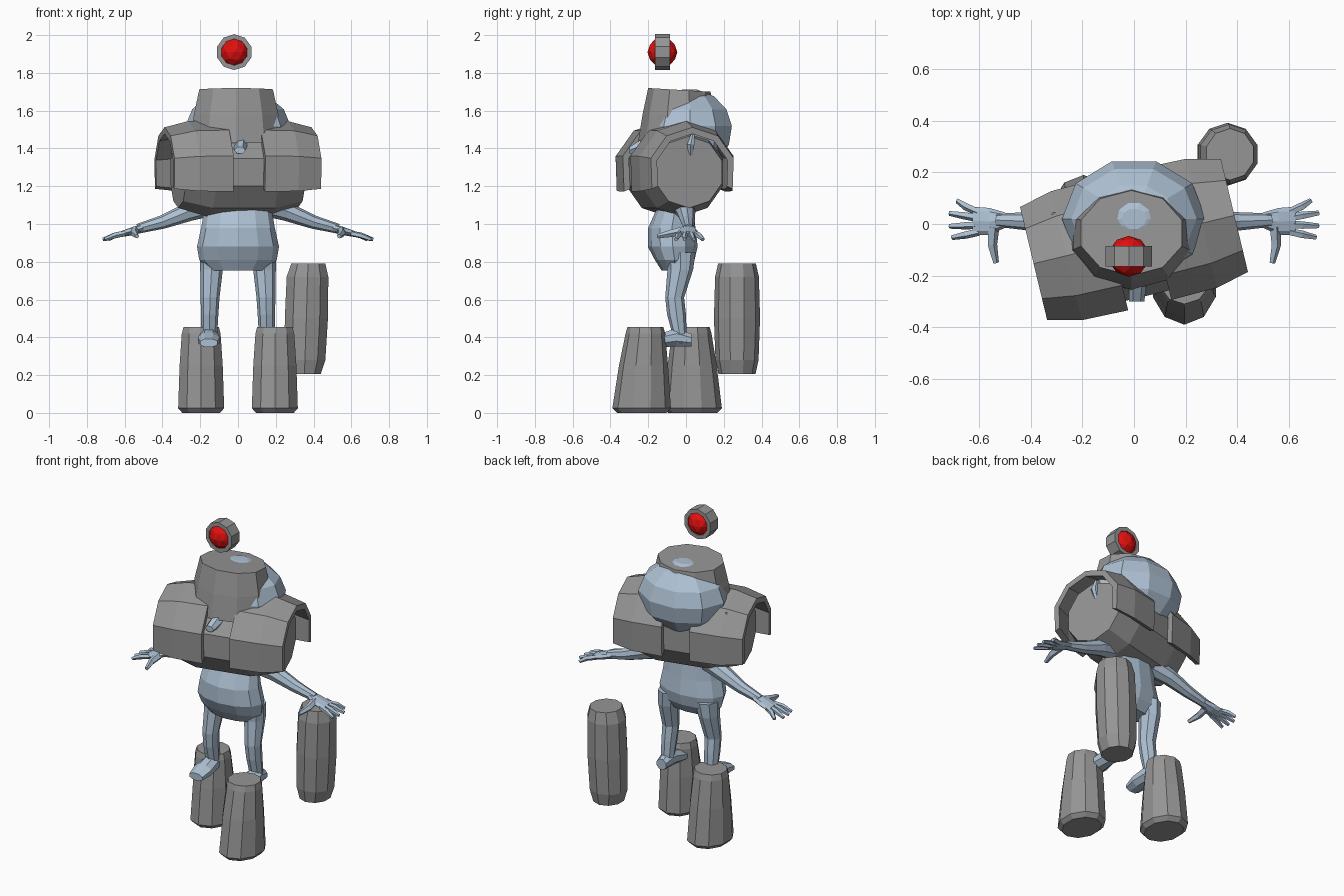
import bpy
import bmesh
from math import sin, cos, pi, radians
from mathutils import Vector, Matrix

cube = bpy.data.objects.get("Cube")
if cube:
    bpy.data.objects.remove(cube, do_unlink=True)


def material(name, rgb):
    m = bpy.data.materials.new(name)
    m.use_nodes = True
    m.diffuse_color = (*rgb, 1)
    bsdf = next(n for n in m.node_tree.nodes if n.type == 'BSDF_PRINCIPLED')
    bsdf.inputs["Base Color"].default_value = (*rgb, 1)
    return m


GREY = material("metal grey", (0.30, 0.30, 0.30))
BLUE = material("pale blue", (0.42, 0.53, 0.65))
RED = material("eye red", (0.75, 0.005, 0.005))


def finish(name, bm, mat):
    bmesh.ops.recalc_face_normals(bm, faces=bm.faces)
    mesh = bpy.data.meshes.new(name)
    bm.to_mesh(mesh)
    bm.free()
    mesh.materials.append(mat)
    ob = bpy.data.objects.new(name, mesh)
    bpy.context.collection.objects.link(ob)
    return ob


def skin(name, rings, mat, closed=False):
    """Join equal rings of points into a solid; closed links last to first."""
    bm = bmesh.new()
    loops = [[bm.verts.new(p) for p in ring] for ring in rings]
    n = len(rings[0])
    pairs = list(zip(loops, loops[1:]))
    if closed:
        pairs.append((loops[-1], loops[0]))
    else:
        bm.faces.new(loops[0])
        bm.faces.new(loops[-1])
    for a, b in pairs:
        for i in range(n):
            j = (i + 1) % n
            bm.faces.new((a[i], a[j], b[j], b[i]))
    return finish(name, bm, mat)


def loft(name, stations, mat, sides=10, axis='z', turn=0.0, closed=False):
    """Elliptic sections (x, y, z, radius a, radius b) across one axis."""
    frames = {'x': ((0, 1, 0), (0, 0, 1)),
              'y': ((1, 0, 0), (0, 0, 1)),
              'z': ((1, 0, 0), (0, 1, 0))}
    u, v = (Vector(d) for d in frames[axis])
    angles = [turn + 2 * pi * i / sides for i in range(sides)]
    rings = [[Vector((x, y, z)) + u * a * cos(t) + v * b * sin(t)
              for t in angles] for x, y, z, a, b in stations]
    return skin(name, rings, mat, closed)


def tube(name, path, mat, sides=6):
    """Round limb along points (x, y, z, radius)."""
    pts = [Vector(p[:3]) for p in path]
    rings = []
    for i, p in enumerate(pts):
        d = pts[min(i + 1, len(pts) - 1)] - pts[max(i - 1, 0)]
        q = d.to_track_quat('Z', 'Y')
        rings.append([p + q @ Vector((cos(t), sin(t), 0)) * path[i][3]
                      for t in (2 * pi * k / sides for k in range(sides))])
    return skin(name, rings, mat)


# Floating eye: red ball held in a faceted ring
EYE = Vector((-0.02, -0.125, 1.91))
bm = bmesh.new()
bmesh.ops.create_icosphere(bm, subdivisions=2, radius=0.079,
                           matrix=Matrix.Translation(EYE))
finish("eye_ball", bm, RED)
loft("eye_ring", [(EYE.x, EYE.y + dy, EYE.z, r, r) for dy, r in
                  ((-0.04, 0.07), (-0.04, 0.095), (0.04, 0.095), (0.04, 0.07))],
     GREY, axis='y', turn=pi / 10, closed=True)

# Head, nose and ears
head = [(0, 0.02, 1.5 + 0.215 * sin(t), 0.28 * cos(t), 0.235 * cos(t))
        for t in (radians(a) for a in (-80, -50, -22, 5, 30, 55, 80))]
loft("head", head, BLUE)
loft("nose", [(0.015, -0.14, 1.44, 0.04, 0.06), (0.015, -0.22, 1.42, 0.035, 0.045),
              (0.01, -0.30, 1.39, 0.03, 0.02)], BLUE, sides=6, axis='y')
for s, side in ((1, "left"), (-1, "right")):
    loft(side + "_ear", [(s * 0.30, 0.025, 1.35, 0.01, 0.01),
                         (s * 0.315, 0.025, 1.42, 0.025, 0.022),
                         (s * 0.31, 0.035, 1.475, 0.01, 0.01)], BLUE, sides=6)

# Helmet cup over the head, its lid leaning slightly back
cup = loft("helmet", [(-0.01, -0.04, 1.43, 0.255, 0.215),
                      (-0.01, -0.04, 1.58, 0.235, 0.19),
                      (-0.01, -0.035, 1.71, 0.205, 0.165)], GREY, turn=pi / 10)
for v in cup.data.vertices:
    if v.co.z > 1.7:
        v.co.z -= 0.06 * (v.co.y + 0.035)

# Chest barrel lying across the body, with an arched shell over each end
CHEST = Matrix.Translation((0, -0.06, 1.275)) @ Matrix.Rotation(radians(13.5), 4, 'Z')
barrel = loft("chest_barrel", [(u, 0, 0, r, r) for u, r in
              ((-0.325, 0.19), (-0.17, 0.235), (0.17, 0.235), (0.325, 0.19))],
              GREY, axis='x', turn=pi / 10)
barrel.matrix_world = CHEST
arch = [radians(a) for a in (-22, 18, 54, 90, 126, 162, 202)]
for s, side in ((1, "left"), (-1, "right")):
    rings = []
    for u, r in ((0.086, 0.275), (0.27, 0.27), (0.4, 0.237)):
        section = [(r, t) for t in arch] + [(r - 0.035, t) for t in reversed(arch)]
        rings.append([(s * u, q * cos(t), q * sin(t)) for q, t in section])
    shell = skin(side + "_shoulder_shell", rings, GREY)
    shell.matrix_world = CHEST

# Lower body
loft("torso", [(0, -0.06, 0.755, 0.15, 0.07), (0, -0.06, 0.81, 0.205, 0.105),
               (0, -0.07, 0.88, 0.217, 0.132), (0, -0.075, 0.98, 0.195, 0.125),
               (0, -0.06, 1.07, 0.18, 0.10), (0, -0.05, 1.15, 0.17, 0.09)],
     BLUE, sides=12)

for s, side in ((1, "left"), (-1, "right")):
    # Leg and foot
    loft(side + "_leg", [(s * 0.13, -0.03, 0.85, 0.07, 0.08),
                         (s * 0.14, -0.03, 0.76, 0.06, 0.068),
                         (s * 0.148, -0.06, 0.61, 0.05, 0.05),
                         (s * 0.15, -0.05, 0.52, 0.046, 0.05),
                         (s * 0.152, -0.035, 0.42, 0.042, 0.038),
                         (s * 0.152, -0.03, 0.37, 0.04, 0.035)], BLUE, sides=8)
    loft(side + "_foot", [(s * 0.152, 0.03, 0.385, 0.035, 0.035),
                          (s * 0.153, -0.05, 0.40, 0.05, 0.052),
                          (s * 0.155, -0.13, 0.385, 0.062, 0.04),
                          (s * 0.155, -0.20, 0.37, 0.05, 0.024)],
         BLUE, sides=8, axis='y', turn=pi / 8)
    # Arm, palm, fingers and thumb
    tube(side + "_arm", [(s * 0.15, -0.02, 1.10, 0.06), (s * 0.26, 0, 1.065, 0.05),
                         (s * 0.40, 0.01, 1.01, 0.036), (s * 0.53, 0.015, 0.975, 0.026)],
         BLUE, sides=8)
    loft(side + "_palm", [(s * 0.50, 0.015, 0.98, 0.03, 0.022),
                          (s * 0.56, 0.01, 0.962, 0.052, 0.022),
                          (s * 0.625, 0.012, 0.945, 0.055, 0.015)],
         BLUE, sides=8, axis='x')
    fingers = ((0.045, 0.685, 0.09), (0.022, 0.715, 0.042),
               (-0.003, 0.715, -0.008), (-0.03, 0.705, -0.052))
    for i, (y, tip_x, tip_y) in enumerate(fingers):
        tube(f"{side}_finger_{i + 1}", [(s * 0.60, y, 0.95, 0.015),
                                        (s * 0.65, (y + tip_y) / 2, 0.94, 0.016),
                                        (s * tip_x, tip_y, 0.918, 0.01)], BLUE, sides=5)
    tube(side + "_thumb", [(s * 0.545, -0.01, 0.965, 0.024), (s * 0.55, -0.08, 0.95, 0.02),
                           (s * 0.535, -0.15, 0.935, 0.012)], BLUE, sides=5)

# Tapered boots, one set forward of the other
for name, x, y, shift in (("left_boot", 0.195, -0.235, 0.02),
                          ("right_boot", -0.195, 0.035, -0.005)):
    loft(name, [(x, y, 0.0, 0.105, 0.13), (x, y, 0.025, 0.128, 0.155),
                (x, y + shift * 0.5, 0.25, 0.12, 0.13),
                (x, y + shift, 0.42, 0.108, 0.105),
                (x, y + shift, 0.455, 0.098, 0.095)], GREY, turn=pi / 10)

# Loose forearm drum hovering behind the left side
loft("forearm_drum", [(0.352, 0.27, 0.205, 0.09, 0.098), (0.354, 0.27, 0.28, 0.114, 0.114),
                      (0.362, 0.27, 0.5, 0.12, 0.122), (0.368, 0.27, 0.72, 0.116, 0.116),
                      (0.372, 0.27, 0.79, 0.095, 0.1)], GREY, turn=pi / 10)
